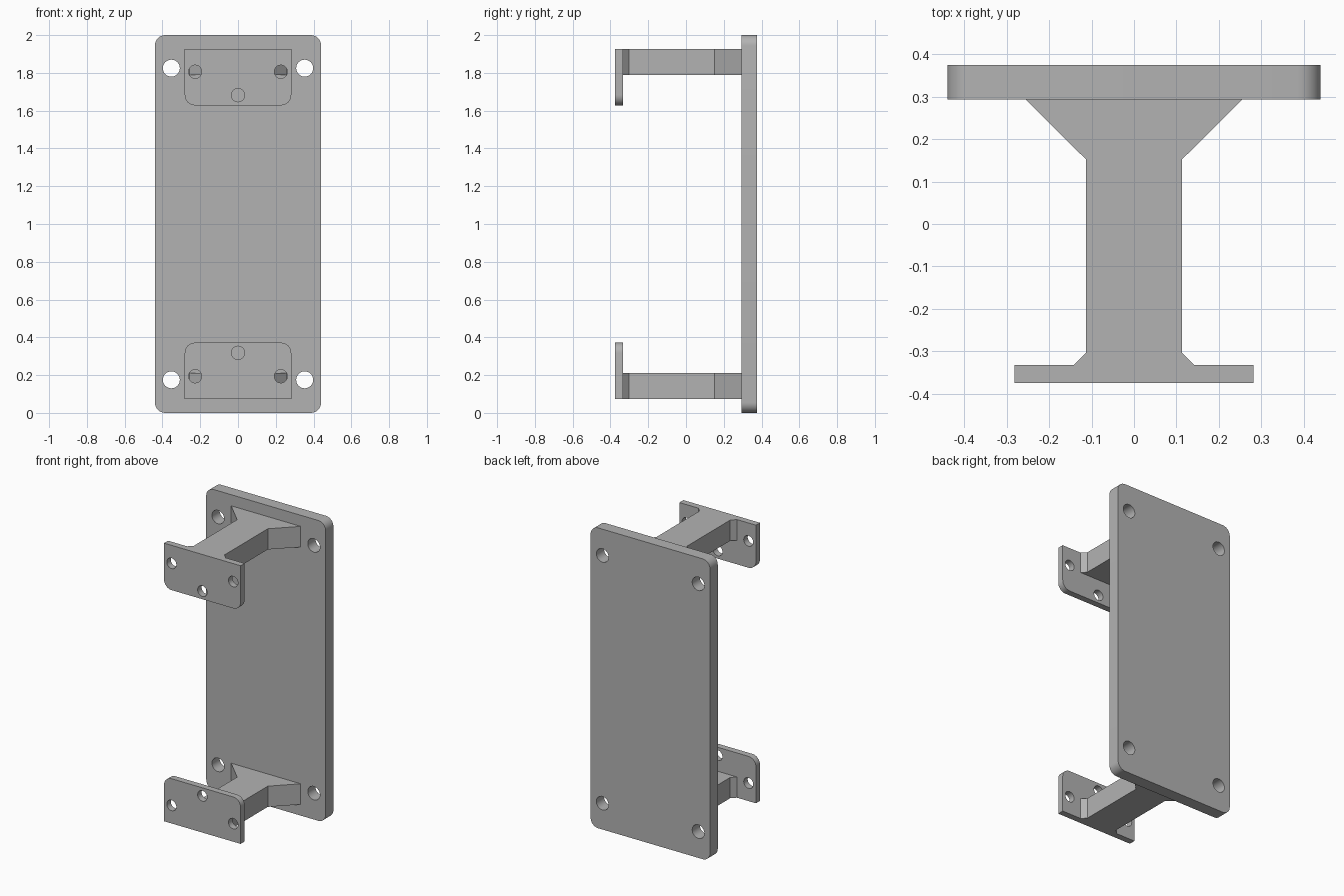
import bpy, bmesh
from math import sin, cos, pi
from mathutils import Matrix

cube = bpy.data.objects.get("Cube")
if cube:
    bpy.data.objects.remove(cube, do_unlink=True)

grey = bpy.data.materials.new("plain grey")
grey.use_nodes = True
grey.diffuse_color = (0.45, 0.45, 0.45, 1)
grey.node_tree.nodes["Principled BSDF"].inputs["Base Color"].default_value = grey.diffuse_color


def arc(cx, cy, r, start, sweep, steps):
    return [(cx + r * cos(start + sweep * i / steps), cy + r * sin(start + sweep * i / steps))
            for i in range(steps + 1)]


def circle(cx, cy, r):
    return arc(cx, cy, r, 0, 2 * pi, 32)[:-1]


def rounded_rect(x, low, high, r, round_low=True, round_high=True):
    """Rectangle from -x to x with optional rounded lower and upper corners."""
    pts = []
    for k, (sx, sy) in enumerate([(1, 1), (-1, 1), (-1, -1), (1, -1)]):
        y = high if sy > 0 else low
        if round_high if sy > 0 else round_low:
            pts += arc(sx * (x - r), y - sy * r, r, k * pi / 2, pi / 2, 8)
        else:
            pts.append((sx * x, y))
    return pts


def solid(name, loops, thickness, matrix):
    """Fill an outline with holes, thicken it about its plane and place it."""
    bm = bmesh.new()
    edges = []
    for pts in loops:
        verts = [bm.verts.new((x, y, 0)) for x, y in pts]
        edges += [bm.edges.new((a, b)) for a, b in zip(verts, verts[1:] + verts[:1])]
    bmesh.ops.triangle_fill(bm, use_beauty=True, edges=edges, normal=(0, 0, 1))
    bmesh.ops.recalc_face_normals(bm, faces=bm.faces[:])
    bmesh.ops.dissolve_limit(bm, angle_limit=0.01, verts=[], edges=bm.edges[:])
    bm.transform(matrix)
    mesh = bpy.data.meshes.new(name)
    bm.to_mesh(mesh)
    bm.free()
    mesh.materials.append(grey)
    ob = bpy.data.objects.new(name, mesh)
    bpy.context.collection.objects.link(ob)
    mod = ob.modifiers.new("thickness", "SOLIDIFY")
    mod.thickness, mod.offset = thickness, 0
    bpy.ops.object.select_all(action="DESELECT")
    bpy.context.view_layer.objects.active = ob
    ob.select_set(True)
    bpy.ops.object.modifier_apply(modifier=mod.name)
    bpy.ops.object.shade_smooth_by_angle(angle=pi / 6)
    return ob


def upright(y):
    return Matrix.Translation((0, y, 1)) @ Matrix.Rotation(pi / 2, 4, "X")


# Back plate with four corner holes
holes = [circle(sx * 0.353, sz * 0.825, 0.045) for sx in (-1, 1) for sz in (-1, 1)]
solid("back_plate", [rounded_rect(0.44, -1, 1, 0.055)] + holes, 0.081, upright(0.3345))

# Arm plan: wide at the plate, small chamfers at the flange
half = [(0.142, -0.333), (0.113, -0.303), (0.113, 0.152), (0.256, 0.294)]
plan = half + [(-x, y) for x, y in reversed(half)]

for name, s in (("upper", 1), ("lower", -1)):
    solid(name + "_arm", [plan], 0.138, Matrix.Translation((0, 0, 1 + s * 0.857)))

    # Flange, rounded toward the middle, with three screw holes
    low, high = sorted((s * 0.628, s * 0.926))
    outline = rounded_rect(0.282, low, high, 0.055, s > 0, s < 0)
    screws = [circle(x, s * z, 0.035) for x, z in ((-0.227, 0.806), (0.227, 0.806), (0, 0.682))]
    solid(name + "_flange", [outline] + screws, 0.042, upright(-0.354))
